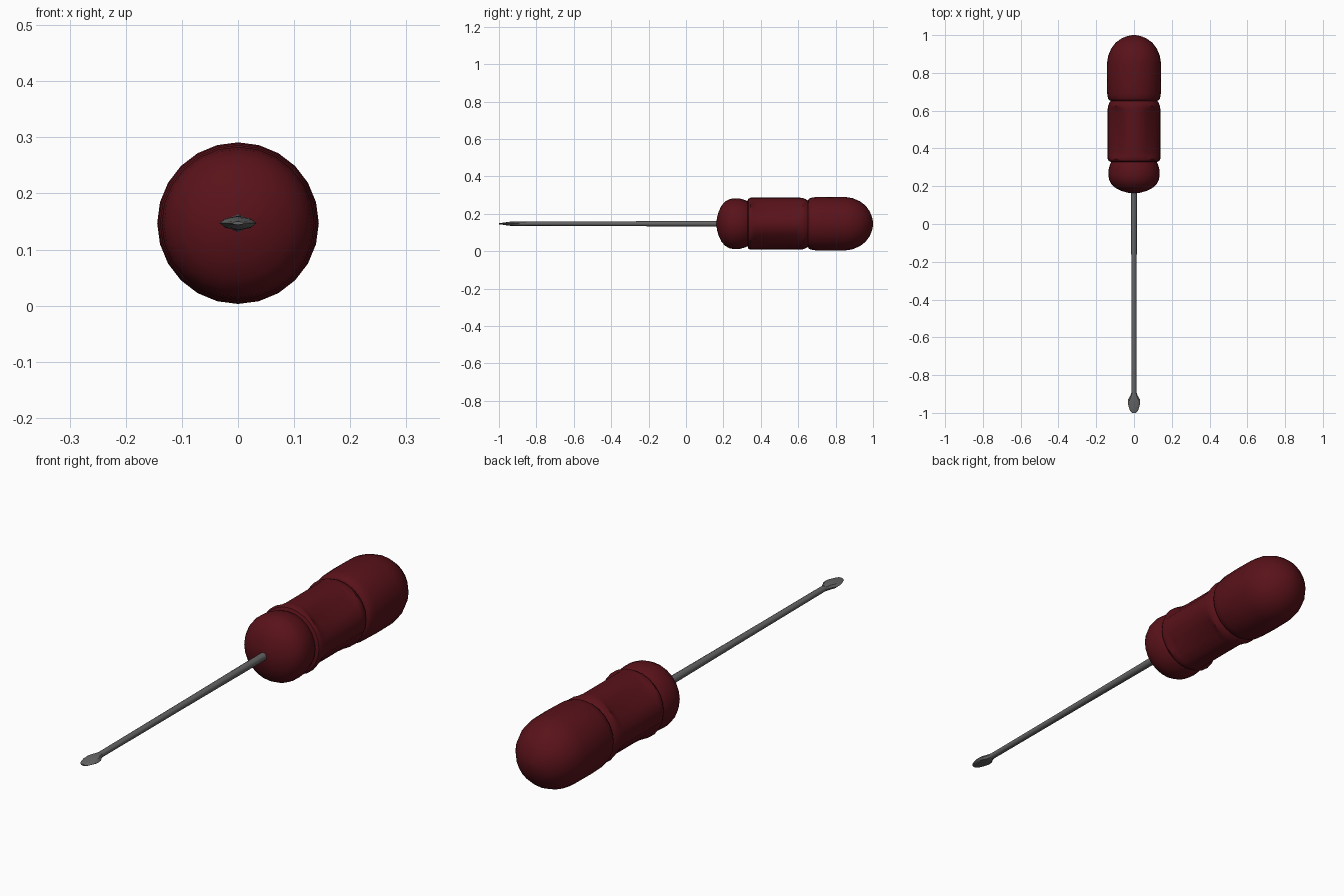
import bpy, bmesh, math

if "Cube" in bpy.data.objects:
    bpy.data.objects.remove(bpy.data.objects["Cube"])

CZ = 0.147  # height of the tool's axis


def material(name, color):
    m = bpy.data.materials.new(name)
    m.diffuse_color = color
    m.use_nodes = True
    m.node_tree.nodes["Principled BSDF"].inputs["Base Color"].default_value = m.diffuse_color
    return m


def loft(name, rings, sides, mat, angle, flute=lambda a: 0.0):
    """Skin rings (y, half_x, half_z, flute depth) along the y axis."""
    bm = bmesh.new()
    loops = []
    for y, rx, rz, depth in rings:
        loop = []
        for i in range(sides):
            a = 2 * math.pi * i / sides
            k = depth * flute(a)
            loop.append(bm.verts.new(((rx - k) * math.cos(a), y,
                                      CZ + (rz - k) * math.sin(a))))
        loops.append(loop)
    for p, q in zip(loops, loops[1:]):
        for i in range(sides):
            j = (i + 1) % sides
            bm.faces.new((p[i], p[j], q[j], q[i]))
    bm.faces.new(loops[0])
    bm.faces.new(loops[-1])
    bmesh.ops.recalc_face_normals(bm, faces=bm.faces)
    me = bpy.data.meshes.new(name)
    bm.to_mesh(me)
    bm.free()
    ob = bpy.data.objects.new(name, me)
    bpy.context.collection.objects.link(ob)
    me.materials.append(mat)
    bpy.ops.object.select_all(action='DESELECT')
    ob.select_set(True)
    bpy.context.view_layer.objects.active = ob
    bpy.ops.object.shade_smooth_by_angle(angle=math.radians(angle))
    return ob


def diagonal_flutes(a):
    # four finger grooves, centred on the diagonals
    d = abs((math.degrees(a) % 90) - 45)
    return 1.0 if d < 5 else 0.85 if d < 20 else 0.0


red = material("dark_red", (0.10, 0.006, 0.01, 1))
steel = material("steel", (0.13, 0.13, 0.13, 1))

# Handle: front collar, fluted grip and domed butt in one turned profile
profile = [(0.163, 0.012), (0.166, 0.035), (0.175, 0.066), (0.19, 0.097),
           (0.21, 0.119), (0.235, 0.132), (0.26, 0.136), (0.29, 0.134),
           (0.315, 0.127), (0.328, 0.120),
           (0.333, 0.133), (0.345, 0.139),
           (0.36, 0.139, 0.008), (0.38, 0.139, 0.014),
           (0.59, 0.139, 0.014), (0.61, 0.139, 0.008),
           (0.625, 0.137), (0.643, 0.130), (0.652, 0.123),
           (0.656, 0.132), (0.665, 0.138), (0.69, 0.142), (0.76, 0.144),
           (0.85, 0.143), (0.89, 0.137), (0.93, 0.120), (0.96, 0.097),
           (0.982, 0.067), (0.995, 0.035), (1.0, 0.008)]
loft("handle", [(p[0], p[1], p[1], p[2] if len(p) > 2 else 0) for p in profile],
     24, red, 40, diagonal_flutes)

# Shaft
loft("shaft", [(-0.90, 0.013, 0.011, 0), (-0.30, 0.014, 0.013, 0),
               (0.20, 0.016, 0.016, 0)], 8, steel, 50)

# Flared flat blade tip
loft("blade_tip", [(-0.89, 0.013, 0.012, 0), (-0.91, 0.020, 0.013, 0),
                   (-0.93, 0.032, 0.012, 0), (-0.95, 0.033, 0.010, 0),
                   (-0.975, 0.026, 0.006, 0), (-0.992, 0.019, 0.004, 0),
                   (-1.0, 0.010, 0.003, 0)], 8, steel, 25)
